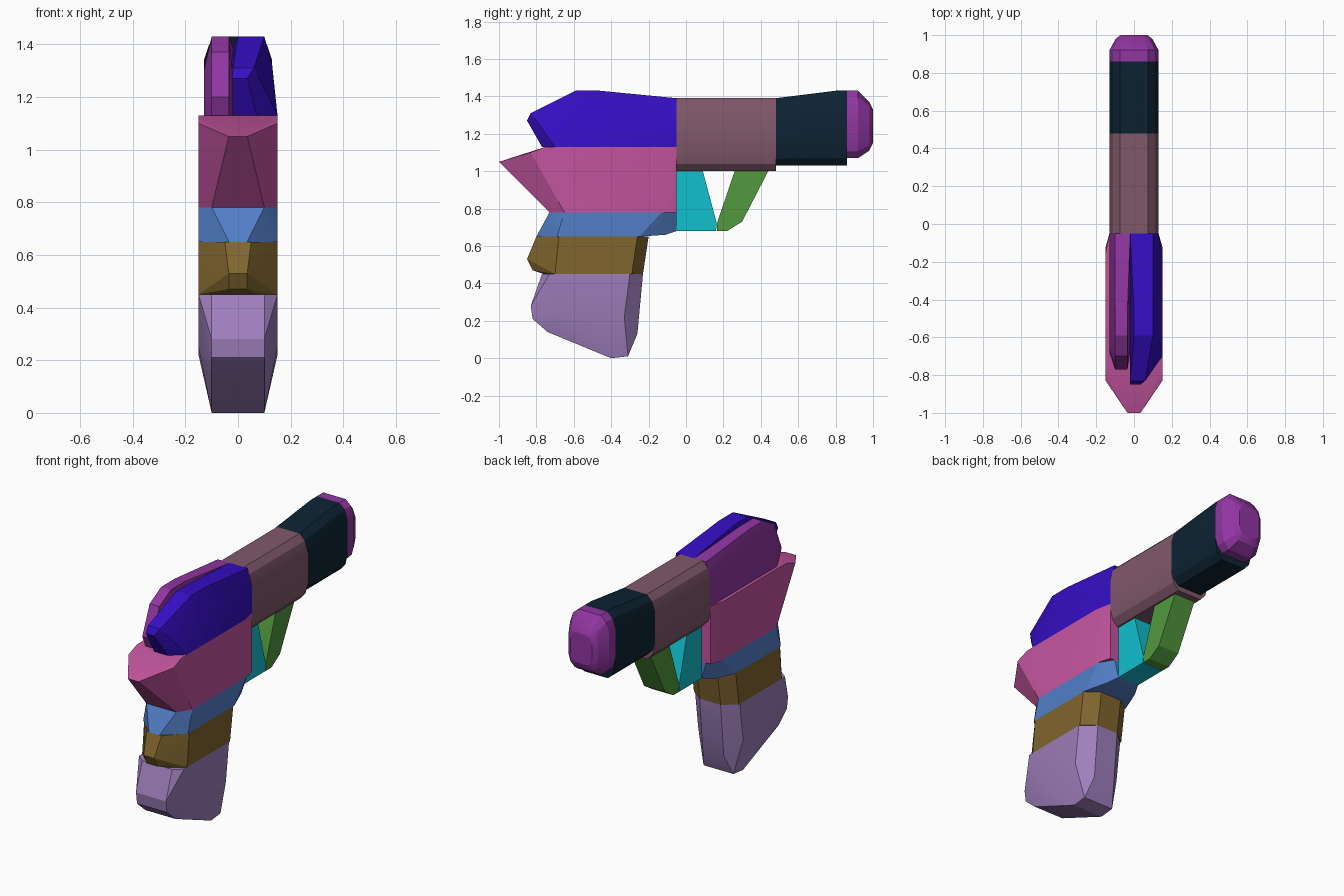
import bpy
import bmesh
import math

if "Cube" in bpy.data.objects:
    bpy.data.objects.remove(bpy.data.objects["Cube"], do_unlink=True)

# Shared dimensions: half widths, seam heights and seam depths
WIDE = 0.15
BARREL_HALF = 0.13
CORNER = 0.1
SLIM = 0.07
NOSE = 0.035
GRIP_SEAM = 0.45
COLLAR_SEAM = 0.65
FRAME_SEAM = 0.78
DECK = 1.13
BARREL_BOTTOM = 1.0
BARREL_TOP = 1.39
CROWN = 1.43
BODY_END = -0.05
SLEEVE_START = 0.48
CAP_START = 0.86
SPLIT = -0.02


def linear(channel):
    """Convert one display channel to a linear value."""
    return channel / 12.92 if channel <= 0.04045 else ((channel + 0.055) / 1.055) ** 2.4


def make_material(name, hex_colour):
    channels = [linear(value / 255) for value in bytes.fromhex(hex_colour)]
    material = bpy.data.materials.new(name)
    material.use_nodes = True
    colour = (*channels, 1.0)
    material.diffuse_color = colour
    material.node_tree.nodes["Principled BSDF"].inputs["Base Color"].default_value = colour
    return material


def make_block(name, material, points):
    """Wrap a faceted convex block around the given points."""
    bm = bmesh.new()
    for point in points:
        bm.verts.new(point)
    result = bmesh.ops.convex_hull(bm, input=bm.verts[:])
    leftover = {item for key in ("geom_interior", "geom_unused") for item in result[key]}
    loose = [item for item in leftover if isinstance(item, bmesh.types.BMVert)]
    bmesh.ops.delete(bm, geom=loose, context="VERTS")
    bmesh.ops.dissolve_limit(bm, angle_limit=math.radians(1),
                             verts=bm.verts[:], edges=bm.edges[:])
    bmesh.ops.recalc_face_normals(bm, faces=bm.faces[:])
    mesh = bpy.data.meshes.new(name)
    bm.to_mesh(mesh)
    bm.free()
    mesh.materials.append(material)
    mesh.shade_smooth()
    mesh.set_sharp_from_angle(angle=math.radians(20))
    part = bpy.data.objects.new(name, mesh)
    bpy.context.scene.collection.objects.link(part)
    return part


def mirrored(profile):
    """Turn (half width, y, z) entries into points on both sides."""
    return [(side * half, y, z) for half, y, z in profile for side in (-1, 1)]


def between(profile):
    """Turn (inner x, outer x, y, z) entries into pairs of points."""
    return [(x, y, z) for inner, outer, y, z in profile for x in (inner, outer)]


def ring(y, bottom, top, scale=1.0):
    """Chamfered barrel cross-section at depth y."""
    shoulder = (top - bottom) / 4
    section = [
        (CORNER * 0.8, bottom),
        (CORNER * 1.15, bottom + shoulder * 0.4),
        (BARREL_HALF, bottom + shoulder),
        (BARREL_HALF, top - shoulder),
        (CORNER * 1.1, top - shoulder * 0.35),
        (CORNER * 0.75, top),
    ]
    return [(half * scale, y, z) for half, z in section]


# Colours
blue = make_material("deep blue", "350ec4")
purple = make_material("purple", "9236a2")
pink = make_material("pink", "c4559f")
sky = make_material("sky blue", "527fc8")
brown = make_material("olive brown", "80652e")
lavender = make_material("lavender", "9f7fbd")
mauve = make_material("mauve", "80586a")
navy = make_material("dark navy", "0d2333")
cyan = make_material("cyan", "11c0cd")
green = make_material("green", "52993e")

# Barrel, from the body outwards
make_block("barrel", mauve, mirrored(
    ring(BODY_END, BARREL_BOTTOM, BARREL_TOP)
    + ring(SLEEVE_START, BARREL_BOTTOM, BARREL_TOP)))
make_block("barrel_sleeve", navy, mirrored(
    ring(SLEEVE_START, 1.03, BARREL_TOP)
    + ring(0.8, 1.03, CROWN)
    + ring(CAP_START, 1.03, CROWN)))
make_block("barrel_cap", purple, mirrored(
    ring(CAP_START, 1.07, CROWN)
    + ring(0.92, 1.07, CROWN)
    + ring(0.98, 1.11, 1.37, 0.75)
    + ring(1.0, 1.15, 1.33, 0.55)))

# Upper body: one half on each side of the split
make_block("upper_body_left", blue, between([
    (SPLIT, BARREL_HALF, BODY_END, DECK),
    (SPLIT, BARREL_HALF, BODY_END, 1.27),
    (SPLIT, CORNER, BODY_END, BARREL_TOP),
    (SPLIT, WIDE, -0.15, DECK),
    (SPLIT, WIDE, -0.7, DECK),
    (SPLIT, BARREL_HALF, -0.6, 1.32),
    (0, CORNER, -0.46, CROWN),
    (0, CORNER, -0.59, CROWN),
    (SPLIT, SLIM, -0.77, DECK),
    (SPLIT, 0.06, -0.83, 1.31),
    (SPLIT, NOSE, -0.85, 1.27)]))
make_block("upper_body_right", purple, between([
    (SPLIT, -BARREL_HALF, BODY_END, DECK),
    (SPLIT, -BARREL_HALF, BODY_END, 1.27),
    (SPLIT, -CORNER, BODY_END, BARREL_TOP),
    (SPLIT, -BARREL_HALF, -0.68, DECK),
    (SPLIT, -BARREL_HALF, -0.66, 1.3),
    (-NOSE, -CORNER, -0.46, CROWN),
    (-NOSE, -CORNER, -0.59, CROWN),
    (-NOSE, -CORNER, -0.7, 1.37),
    (-NOSE, -CORNER, -0.77, 1.2),
    (-NOSE, -CORNER, -0.74, DECK)]))

# Main body with its pointed front
make_block("main_body", pink, mirrored([
    (BARREL_HALF, BODY_END, DECK),
    (BARREL_HALF, BODY_END, FRAME_SEAM),
    (WIDE, -0.15, DECK),
    (WIDE, -0.12, FRAME_SEAM),
    (WIDE, -0.65, FRAME_SEAM),
    (CORNER, -0.73, FRAME_SEAM),
    (WIDE, -0.75, DECK),
    (WIDE, -0.83, 1.1),
    (NOSE, -0.97, 1.03),
    (NOSE, -1.0, 1.05)]))

# Collar under the body
make_block("lower_collar", sky, mirrored([
    (CORNER, BODY_END, FRAME_SEAM),
    (SLIM, BODY_END, 0.68),
    (WIDE, -0.13, FRAME_SEAM),
    (CORNER, -0.11, 0.66),
    (WIDE, -0.25, COLLAR_SEAM),
    (WIDE, -0.65, FRAME_SEAM),
    (WIDE, -0.69, COLLAR_SEAM),
    (CORNER, -0.73, FRAME_SEAM),
    (NOSE, -0.8, COLLAR_SEAM)]))

# Grip: upper band and handle
make_block("grip_band", brown, mirrored([
    (SLIM, -0.2, COLLAR_SEAM),
    (SLIM, -0.23, GRIP_SEAM),
    (WIDE, -0.26, COLLAR_SEAM),
    (WIDE, -0.29, GRIP_SEAM),
    (WIDE, -0.68, COLLAR_SEAM),
    (WIDE, -0.7, GRIP_SEAM),
    (0.05, -0.8, COLLAR_SEAM),
    (NOSE, -0.85, 0.53),
    (NOSE, -0.82, 0.47),
    (SLIM, -0.76, GRIP_SEAM)]))
make_block("grip_handle", lavender, mirrored([
    (SLIM, -0.23, GRIP_SEAM),
    (WIDE, -0.3, GRIP_SEAM),
    (WIDE, -0.33, 0.22),
    (SLIM, -0.26, 0.13),
    (CORNER, -0.31, 0.01),
    (CORNER, -0.4, 0),
    (WIDE, -0.73, GRIP_SEAM),
    (WIDE, -0.67, 0.25),
    (CORNER, -0.77, GRIP_SEAM),
    (CORNER, -0.83, 0.28),
    (CORNER, -0.82, 0.21),
    (CORNER, -0.74, 0.14)]))

# Trigger and the guard arm in front of it
make_block("trigger", cyan, mirrored([
    (SLIM, BODY_END, BARREL_BOTTOM),
    (SLIM, 0.09, BARREL_BOTTOM),
    (SLIM, 0.165, 0.72),
    (SLIM, 0.16, 0.68),
    (SLIM, BODY_END, 0.68)]))
make_block("trigger_guard", green, mirrored([
    (SLIM, 0.26, BARREL_BOTTOM),
    (SLIM, 0.44, BARREL_BOTTOM),
    (SLIM, 0.165, 0.72),
    (SLIM, 0.165, 0.68),
    (SLIM, 0.22, 0.68),
    (SLIM, 0.3, 0.73)]))
